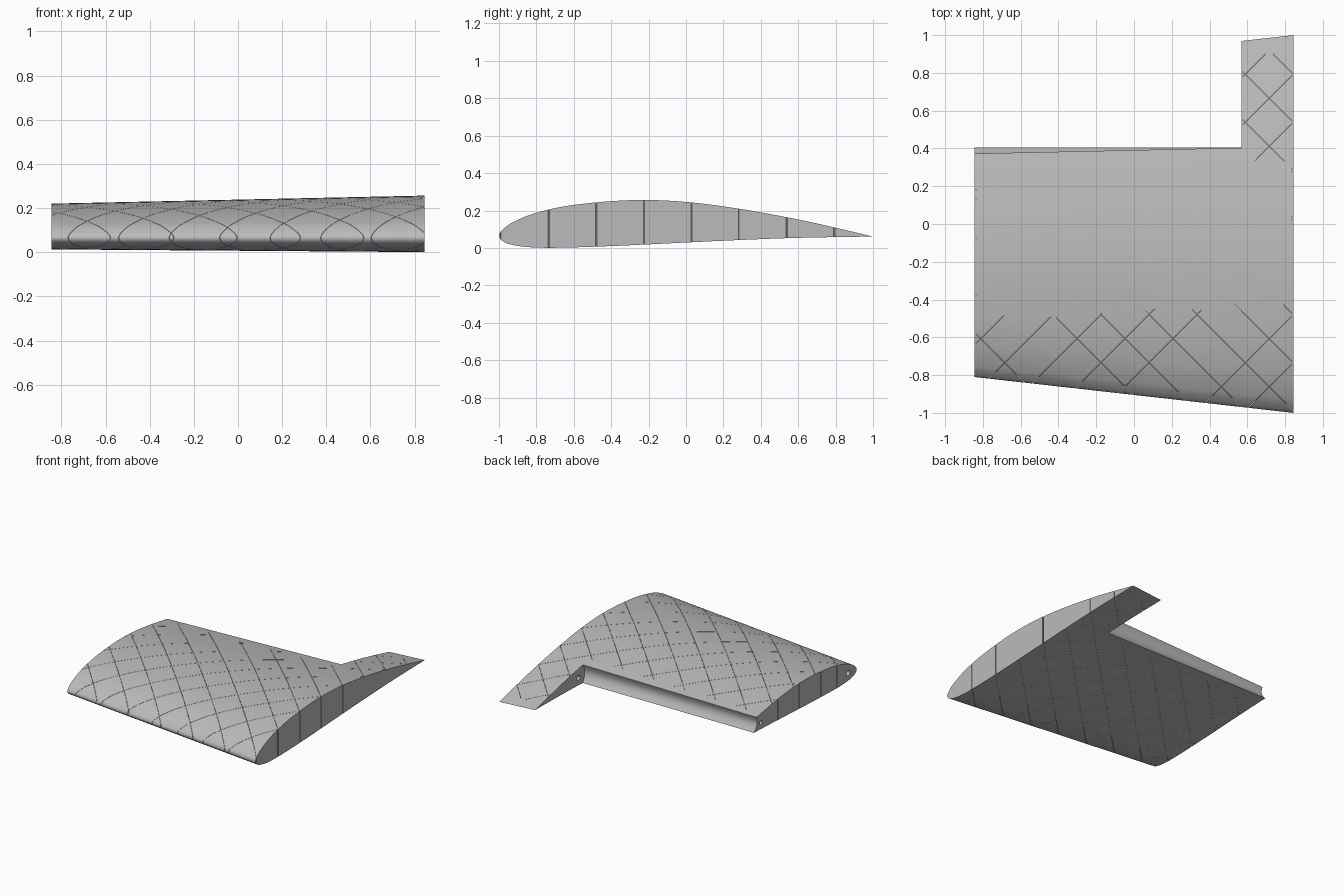
import bpy, math

if "Cube" in bpy.data.objects:
    bpy.data.objects.remove(bpy.data.objects["Cube"])

grey = bpy.data.materials.new("plain_grey")
grey.use_nodes = True
colour = (0.5, 0.5, 0.5, 1)
grey.diffuse_color = colour
grey.node_tree.nodes["Principled BSDF"].inputs["Base Color"].default_value = colour

HALF, TIP, REF_Z = 0.845, 0.81, 0.065   # half span, tip chord scale, chord line height
RIB_X, SLOT_END = 0.57, 0.33            # inner wall of the aileron bay, rear limit of slots


def make(name, verts, faces):
    mesh = bpy.data.meshes.new(name)
    mesh.from_pydata(verts, [], faces)
    mesh.materials.append(grey)
    obj = bpy.data.objects.new(name, mesh)
    bpy.context.collection.objects.link(obj)
    return obj


def loft(name, left, right, x0, x1):
    """Closed solid between two (y, z) sections at x0 and x1."""
    n = len(left)
    verts = [(x0, *p) for p in left] + [(x1, *p) for p in right]
    faces = [(i, n + i, n + (i + 1) % n, (i + 1) % n) for i in range(n)]
    faces += [tuple(range(n)), tuple(reversed(range(n, 2 * n)))]
    obj = make(name, verts, faces)
    bpy.context.view_layer.objects.active = obj
    obj.select_set(True)
    bpy.ops.object.mode_set(mode='EDIT')
    bpy.ops.mesh.select_all(action='SELECT')
    bpy.ops.mesh.normals_make_consistent(inside=False)
    bpy.ops.object.mode_set(mode='OBJECT')
    obj.select_set(False)
    return obj


def spline(pts, steps=6):
    """Smooth closed curve through the points; the last point stays sharp."""
    out, n = [], len(pts)
    for i in range(n):
        p1, p2 = pts[i], pts[(i + 1) % n]
        p0 = p1 if i == n - 1 else pts[i - 1]
        p3 = p2 if i == n - 2 else pts[(i + 2) % n]
        k0 = max(math.dist(p0, p2), 1e-6)
        k1 = max(math.dist(p1, p3), 1e-6)
        d = math.dist(p1, p2)
        for s in range(steps):
            t = s / steps
            h = (2*t**3 - 3*t*t + 1, t**3 - 2*t*t + t, 3*t*t - 2*t**3, t**3 - t*t)
            out.append(tuple(h[0]*p1[a] + h[1]*d*(p2[a] - p0[a])/k0
                             + h[2]*p2[a] + h[3]*d*(p3[a] - p1[a])/k1 for a in (0, 1)))
    return out


def cut(obj, cutter):
    cutter.hide_render = True
    mod = obj.modifiers.new("cut", 'BOOLEAN')
    mod.operation, mod.solver, mod.object = 'DIFFERENCE', 'EXACT', cutter
    mod.use_self = True
    bpy.context.view_layer.objects.active = obj
    bpy.ops.object.modifier_apply(modifier=mod.name)


def tapered(section):
    return [(y * TIP, REF_Z + (z - REF_Z) * TIP) for y, z in section]


# Aerofoil section: under side from the trailing edge, round the nose, over the top
airfoil = spline([(0.6, .054), (0.3, .043), (0, .029), (-.4, .01), (-.7, .001), (-.85, .005),
                  (-.95, .022), (-.99, .045), (-1, .067), (-.985, .093), (-.93, .135),
                  (-.8, .188), (-.6, .23), (-.28, .256), (0, .246), (.3, .207), (.6, .152),
                  (.8, .108), (1, .061)])
inner = [(-.1 + (y + .1) * .95, .11 + (z - .11) * .95) for y, z in airfoil]

wing_skin = loft("wing_skin", tapered(airfoil), airfoil, -HALF, HALF)
wing_core = loft("wing_core", tapered(inner), inner, -HALF + .01, HALF - .01)


# Aileron bay with a hollow front wall
def bay(inset):
    def section(top_y, top_z, low_z):
        pts = [(1.3, -.1), (1.3, .4), (top_y - inset, .4)]
        for i in range(13):
            t = i / 12
            pts.append((top_y + (.405 - top_y) * t - .022 * math.sin(math.pi * t) - inset,
                        top_z + (low_z - top_z) * t))
        return pts + [(.405 - inset, -.1)]
    return loft("bay_cutter", section(.37, .156, .053), section(.405, .186, .048),
                -1, RIB_X + inset)


# Pin holes in the tip and in the bay wall
def pin_hole(x, y, z, r):
    bpy.ops.mesh.primitive_cylinder_add(radius=r, depth=.2, vertices=24, location=(x, y, z),
                                        rotation=(0, math.pi / 2, 0))
    bpy.context.object.name = "hole_cutter"
    return bpy.context.object


# Thin diagonal slots
def slots(direction, offsets):
    verts, faces = [], []
    box = [(0, 1, 2, 3), (7, 6, 5, 4), (0, 4, 5, 1), (1, 5, 6, 2), (2, 6, 7, 3), (3, 7, 4, 0)]
    w = .0012
    for off in offsets:
        def clip(x0, x1, y_max):
            # Keep the part of the line y = direction * x + off below y_max
            xm = (y_max - off) * direction
            return (x0, min(x1, xm)) if direction > 0 else (max(x0, xm), x1)
        if (SLOT_END - off) * direction >= RIB_X:
            runs = [clip(-.9, .9, .9 if direction < 0 else SLOT_END)]
            if direction < 0:
                runs = [clip(.5, .9, .9)]
            else:
                runs = [clip(-.9, .9, .9)]
        else:
            runs = [clip(-.9, .9, SLOT_END)]
            if direction > 0:
                runs.append(clip(RIB_X - .02, .9, .9))
        for x0, x1 in runs:
            if x1 - x0 < .02:
                continue
            b = len(verts)
            for z in (-.1, .4):
                for x, side in ((x0, -w), (x1, -w), (x1, w), (x0, w)):
                    verts.append((x, direction * x + off + side, z))
            faces += [tuple(b + i for i in reversed(f)) for f in box]
    return make("slot_cutter", verts, faces)


PITCH = 0.2545
holes = [pin_hole(-HALF, -.71, .075, .02), pin_hole(-HALF, .325, .1, .016),
         pin_hole(RIB_X, .455, .105, .018)]
helpers = [bay(0), bay(.01)] + holes
cut(wing_skin, helpers[0])
cut(wing_core, helpers[1])
for hole in holes:
    cut(wing_skin, hole)
    cut(wing_core, hole)
for s in (slots(-1, [-.4 + PITCH * k for k in range(-4, 9)]),
          slots(1, [-.05 - PITCH * k for k in range(-4, 7)])):
    cut(wing_skin, s)
    helpers.append(s)
for h in helpers:
    bpy.data.objects.remove(h)

# Smooth curves with sharp edges kept
bpy.ops.object.select_all(action='DESELECT')
for obj in (wing_skin, wing_core):
    obj.select_set(True)
bpy.context.view_layer.objects.active = wing_skin
bpy.ops.object.shade_smooth_by_angle(angle=math.radians(30))
